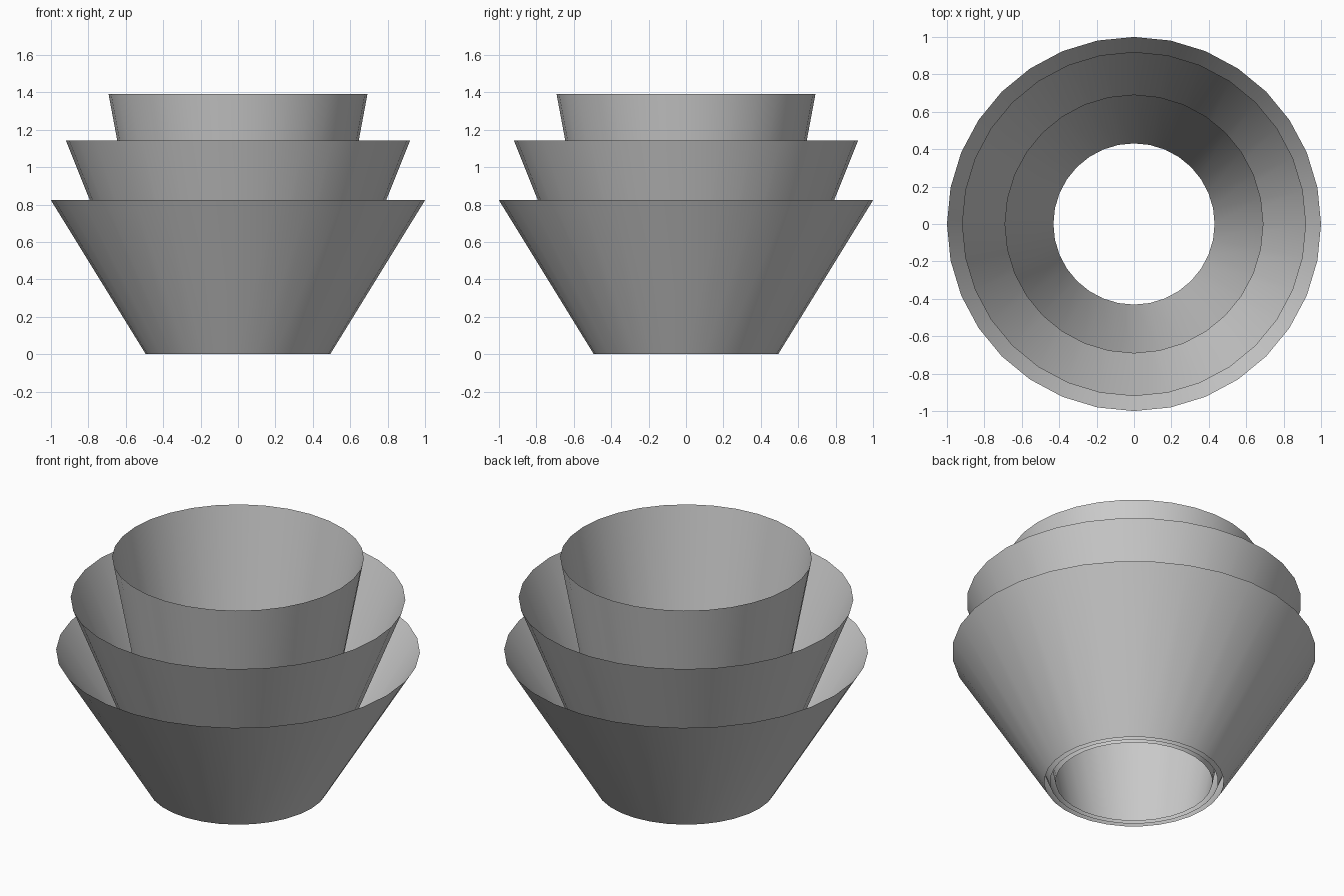
import bpy, bmesh
from math import cos, sin, tau

if "Cube" in bpy.data.objects:
    bpy.data.objects.remove(bpy.data.objects["Cube"])

SIDES = 32


def open_cone(name, r_bottom, r_top, height):
    """Thin flared wall, open at both ends, standing on z = 0."""
    bm = bmesh.new()
    rings = []
    for r, z in ((r_bottom, 0.0), (r_top, height)):
        rings.append([bm.verts.new((r * cos(tau * i / SIDES), r * sin(tau * i / SIDES), z))
                      for i in range(SIDES)])
    low, high = rings
    for i in range(SIDES):
        j = (i + 1) % SIDES
        face = bm.faces.new((low[i], low[j], high[j], high[i]))
        face.smooth = True
    mesh = bpy.data.meshes.new(name)
    bm.to_mesh(mesh)
    bm.free()
    obj = bpy.data.objects.new(name, mesh)
    bpy.context.collection.objects.link(obj)
    return obj


# Three nested flared rings, widest and shortest on the outside
open_cone("outer_ring", 0.493, 1.0, 0.823)
open_cone("middle_ring", 0.462, 0.92, 1.142)
open_cone("inner_ring", 0.431, 0.692, 1.39)
